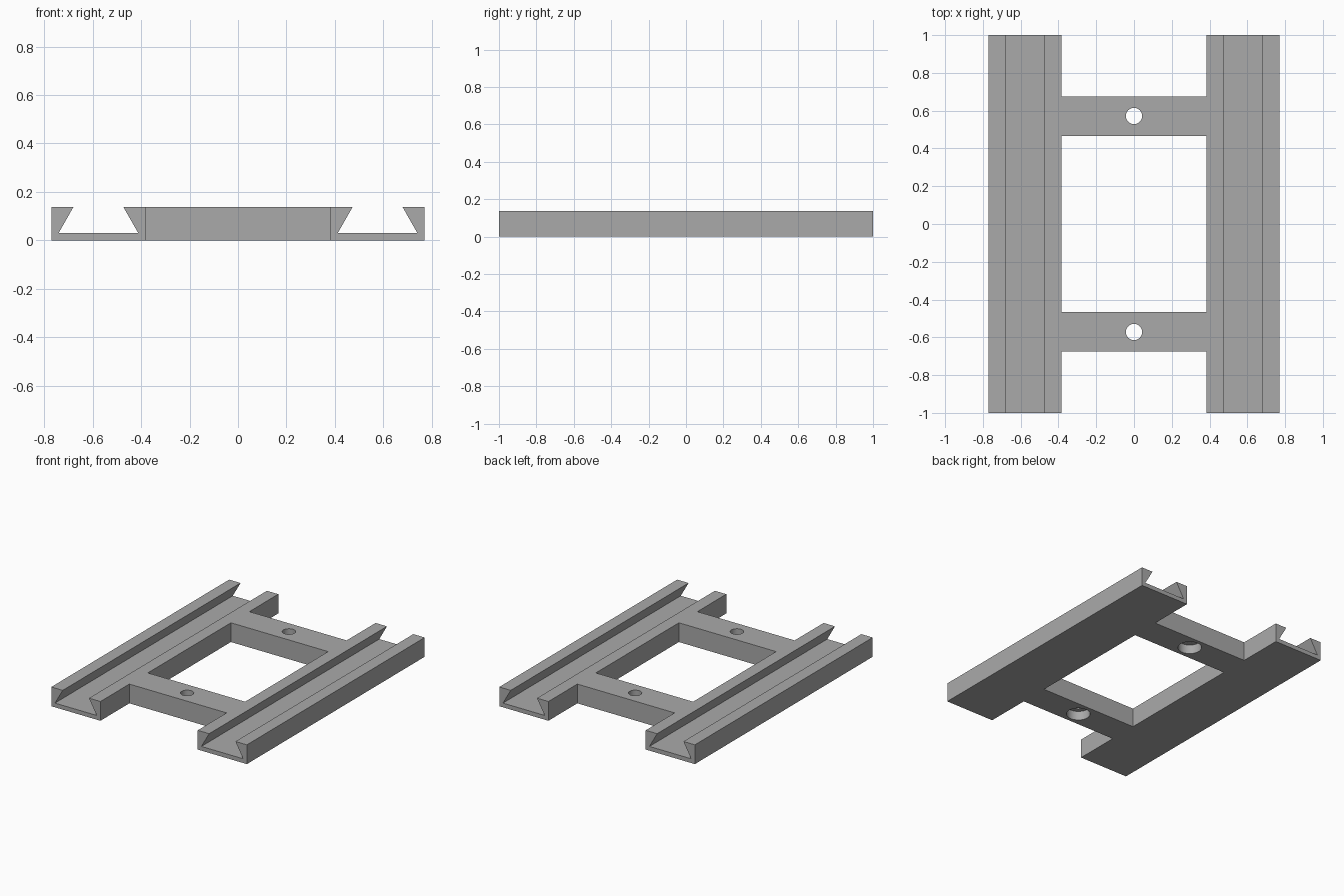
import bpy
import bmesh
import math

cube = bpy.data.objects.get("Cube")
if cube:
    bpy.data.objects.remove(cube, do_unlink=True)

HEIGHT = 0.137
RAIL_IN, RAIL_OUT = 0.383, 0.77
BAR_IN, BAR_OUT, HOLE_Y = 0.467, 0.675, 0.572
OVER = 0.05  # how far cutters run past the surface

grey = bpy.data.materials.new("plain grey")
grey.use_nodes = True
colour = (0.4, 0.4, 0.4, 1)
grey.diffuse_color = colour
grey.node_tree.nodes["Principled BSDF"].inputs["Base Color"].default_value = colour


def prism(name, outline, start, depth):
    """Extrude an outline of 3D points along an axis."""
    bm = bmesh.new()
    face = bm.faces.new([bm.verts.new(start(a, b)) for a, b in outline])
    ext = bmesh.ops.extrude_face_region(bm, geom=[face])
    verts = [g for g in ext["geom"] if isinstance(g, bmesh.types.BMVert)]
    bmesh.ops.translate(bm, verts=verts, vec=depth)
    bmesh.ops.recalc_face_normals(bm, faces=bm.faces)
    mesh = bpy.data.meshes.new(name)
    bm.to_mesh(mesh)
    bm.free()
    obj = bpy.data.objects.new(name, mesh)
    bpy.context.collection.objects.link(obj)
    return obj


def block(name, x, y0, y1, z0, z1):
    outline = [(-x, y0), (x, y0), (x, y1), (-x, y1)]
    return prism(name, outline, lambda a, b: (a, b, z0), (0, 0, z1 - z0))


def cylinder(name, y, radius, z0, z1, sides=48):
    turn = 2 * math.pi / sides
    outline = [(radius * math.cos(i * turn), y + radius * math.sin(i * turn))
               for i in range(sides)]
    return prism(name, outline, lambda a, b: (a, b, z0), (0, 0, z1 - z0))


# Solid slab that becomes the frame
frame = block("rail_frame", RAIL_OUT, -1, 1, 0, HEIGHT)
frame.data.materials.append(grey)

# Central window between the rails and cross bars
cutters = [block("window_cutter", RAIL_IN, -BAR_IN, BAR_IN, -OVER, HEIGHT + OVER)]

# Dovetail groove: narrow mouth, wide floor
FLOOR, MOUTH_IN, MOUTH_OUT = 0.03, 0.473, 0.68
FLOOR_IN, FLOOR_OUT = 0.412, 0.741
rise = HEIGHT + OVER
groove = [(FLOOR_IN, FLOOR), (FLOOR_OUT, FLOOR), (MOUTH_OUT, HEIGHT),
          (MOUTH_OUT, rise), (MOUTH_IN, rise), (MOUTH_IN, HEIGHT)]

for side in (-1, 1):
    cutters.append(prism("groove_cutter", groove,
                         lambda a, b: (side * a, -1 - OVER, b), (0, 2 + 2 * OVER, 0)))
    # Open end beyond each cross bar
    y0, y1 = sorted((side * BAR_OUT, side * (1 + OVER)))
    cutters.append(block("end_cutter", RAIL_IN, y0, y1, -OVER, HEIGHT + OVER))
    # Screw hole with a wider counterbore underneath
    cutters.append(cylinder("hole_cutter", side * HOLE_Y, 0.043, -OVER, HEIGHT + OVER))
    cutters.append(cylinder("counterbore_cutter", side * HOLE_Y, 0.078, -OVER, 0.065))

# Cut everything away, then discard the cutters
bpy.ops.object.select_all(action="DESELECT")
bpy.context.view_layer.objects.active = frame
frame.select_set(True)
for cutter in cutters:
    cutter.hide_render = True
    mod = frame.modifiers.new("cut", "BOOLEAN")
    mod.operation = "DIFFERENCE"
    mod.solver = "EXACT"
    mod.object = cutter
    bpy.ops.object.modifier_apply(modifier=mod.name)
    bpy.data.objects.remove(cutter, do_unlink=True)

# Round holes smooth, every other edge crisp
bpy.ops.object.shade_smooth_by_angle(angle=math.radians(30))
